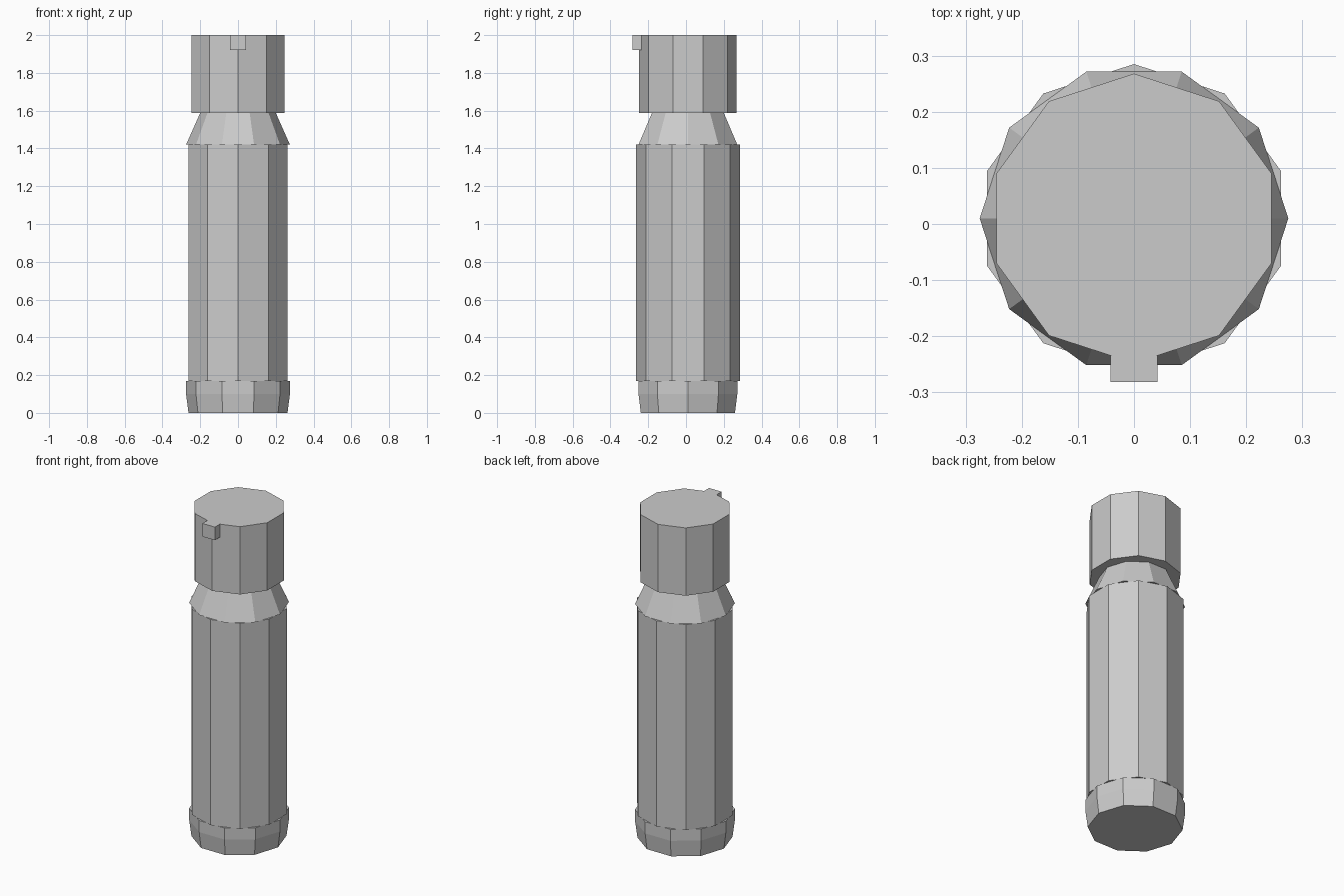
import bpy, bmesh, math

cube = bpy.data.objects.get("Cube")
if cube:
    bpy.data.objects.remove(cube, do_unlink=True)

SIDES = 10
AXIS_Y = 0.01

grey = bpy.data.materials.new("plain_grey")
grey.use_nodes = True
grey.diffuse_color = (0.6, 0.6, 0.6, 1)
grey.node_tree.nodes["Principled BSDF"].inputs["Base Color"].default_value = (0.6, 0.6, 0.6, 1)


def finish(name, bm):
    bmesh.ops.recalc_face_normals(bm, faces=bm.faces)
    mesh = bpy.data.meshes.new(name)
    bm.to_mesh(mesh)
    bm.free()
    mesh.materials.append(grey)
    obj = bpy.data.objects.new(name, mesh)
    bpy.context.collection.objects.link(obj)
    return obj


def turned(name, profile, start_deg):
    """Closed ten-sided solid from (radius, height) pairs, bottom to top."""
    bm = bmesh.new()
    rings = []
    for radius, z in profile:
        ring = []
        for i in range(SIDES):
            a = math.radians(start_deg) + math.tau * i / SIDES
            ring.append(bm.verts.new((radius * math.cos(a), AXIS_Y + radius * math.sin(a), z)))
        rings.append(ring)
    for low, high in zip(rings, rings[1:]):
        for i in range(SIDES):
            j = (i + 1) % SIDES
            bm.faces.new((low[i], low[j], high[j], high[i]))
    bm.faces.new(rings[0])
    bm.faces.new(rings[-1])
    return finish(name, bm)


def box(name, lo, hi):
    bm = bmesh.new()
    bmesh.ops.create_cube(bm, size=1)
    for v in bm.verts:
        v.co = [l + (c + 0.5) * (h - l) for c, l, h in zip(v.co, lo, hi)]
    return finish(name, bm)


# Base ring, tapering slightly towards the floor
turned("base_ring", [(0.262, 0), (0.275, 0.1), (0.275, 0.17)], 0)
# Long grip, turned half a side from the base and collar
turned("main_body", [(0.275, 0.17), (0.275, 1.42)], 90)
# Sloping collar up to the neck
turned("collar", [(0.275, 1.42), (0.2, 1.588)], 0)
# Wide head with a flat top
turned("head", [(0.258, 1.588), (0.258, 2)], 90)
# Small square button on the front of the head
box("front_button", (-0.042, -0.282, 1.92), (0.042, -0.235, 2))
